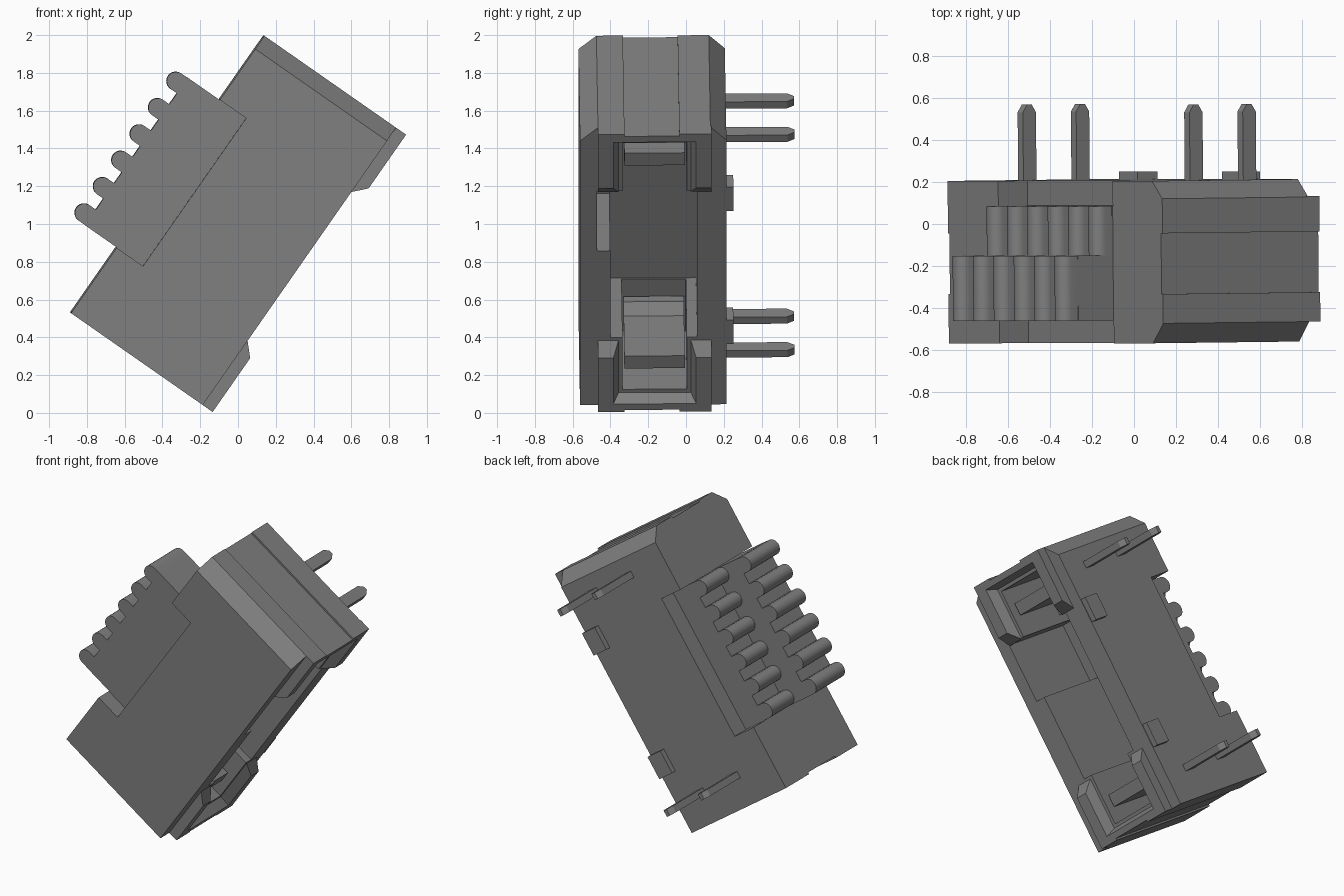
import bpy, bmesh, math
from mathutils import Vector, Matrix

if "Cube" in bpy.data.objects:
    bpy.data.objects.remove(bpy.data.objects["Cube"], do_unlink=True)

grey = bpy.data.materials.new("plain grey")
grey.use_nodes = True
COLOUR = (0.215, 0.215, 0.215, 1)
grey.diffuse_color = COLOUR
grey.node_tree.nodes["Principled BSDF"].inputs["Base Color"].default_value = COLOUR

# Housing frame: a runs along its length, y is thickness, d is depth towards the mouth
ANGLE = math.radians(55.1)
ALONG = Vector((math.cos(ANGLE), 0, math.sin(ANGLE)))
DEPTH = Vector((math.sin(ANGLE), 0, -math.cos(ANGLE)))
CORNER = Vector((-0.887, 0, 0.53))
TILT = 0.01
LENGTH, FACE, RIM = 1.79, 0.85, 0.915
FRONT, BACK = -0.565, 0.21


def place(a, y, d):
    lean = Vector((0, y + TILT * (d - 0.45), 0))
    return CORNER + ALONG * a + DEPTH * (d - TILT * (y + 0.18)) + lean


def loft(name, lower, upper):
    """Solid between two matching rings of (a, y, d) points."""
    bm = bmesh.new()
    rings = [[bm.verts.new(place(*p)) for p in ring] for ring in (lower, upper)]
    n = len(lower)
    for ring in rings:
        bm.faces.new(ring)
    for i in range(n):
        j = (i + 1) % n
        bm.faces.new((rings[0][i], rings[0][j], rings[1][j], rings[1][i]))
    bmesh.ops.recalc_face_normals(bm, faces=bm.faces)
    mesh = bpy.data.meshes.new(name)
    bm.to_mesh(mesh)
    bm.free()
    mesh.materials.append(grey)
    obj = bpy.data.objects.new(name, mesh)
    bpy.context.collection.objects.link(obj)
    return obj


def rect(a0, a1, y0, y1, d):
    return [(a0, y0, d), (a1, y0, d), (a1, y1, d), (a0, y1, d)]


def box(name, a0, a1, y0, y1, d0, d1):
    return loft(name, rect(a0, a1, y0, y1, d0), rect(a0, a1, y0, y1, d1))


def side_profile(name, points, y0, y1):
    return loft(name, [(a, y0, d) for a, d in points], [(a, y1, d) for a, d in points])


def cut(target, cutter):
    mod = target.modifiers.new("cut", "BOOLEAN")
    mod.operation = "DIFFERENCE"
    mod.solver = "EXACT"
    mod.object = cutter
    bpy.context.view_layer.objects.active = target
    bpy.ops.object.modifier_apply(modifier=mod.name)
    bpy.data.objects.remove(cutter, do_unlink=True)


def flip(a):
    return LENGTH - a


# Housing with two bevelled corners at its far end
outline = [(0, FRONT), (1.705, FRONT), (LENGTH, -0.47), (LENGTH, 0.125), (1.705, BACK), (0, BACK)]
housing = loft("housing", [(a, y, 0) for a, y in outline], [(a, y, FACE) for a, y in outline])

# Shoulders on both sides of the ribbed cap
cut(housing, box("cutter", 0.422, 1.377, -0.7, -0.455, -0.1, 0.17))
cut(housing, box("cutter", 0.422, 1.377, 0.09, 0.4, -0.1, 0.17))

# Shallow grooves down the ends
for a0, a1 in ((-0.1, 0.012), (LENGTH - 0.012, 2)):
    cut(housing, box("cutter", a0, a1, -0.33, -0.04, -0.1, 1))

# Deep mouth: wide middle, narrow long channel, side keyway
cut(housing, box("cutter", 0.434, 1.38, -0.405, 0.055, 0.3, 1))
cut(housing, box("cutter", 0.1, flip(0.1), -0.34, 0, 0.31, 1))
cut(housing, box("cutter", 0.995, 1.38, -0.475, -0.39, 0.32, 1))

# U-shaped guards at both ends of the mouth
for name, side in (("lower_guard", lambda a: a), ("upper_guard", flip)):
    profile = [(0, FACE - 0.01), (0, RIM), (0.347, RIM), (0.416, FACE), (0.416, FACE - 0.01)]
    guard = side_profile(name, [(side(a), d) for a, d in profile], -0.47, 0.13)
    cut(guard, loft("cutter", rect(side(0.1), side(0.6), -0.34, 0, 0.8),
                    rect(side(0.04), side(0.6), -0.4, 0.06, 0.94)))
    cut(guard, box("cutter", side(-0.1), side(0.012), -0.33, -0.04, 0.8, 1))

    # Contact blade inside the channel, with a sloped root
    blade = [(0.2, 0.32), (0.2, 0.8), (0.28, 0.8), (0.28, 0.43), (0.33, 0.37), (0.33, 0.32)]
    side_profile(name.replace("guard", "contact"), [(side(a), d) for a, d in blade], -0.33, -0.01)


# Ribbed cap: two stepped rows with six rounded ribs each
def ribbed_row(name, base, y0, y1):
    radius, centre = 0.05, base - 0.04
    points = [(0.424, 0.17), (0.424, base)]
    for i in range(6):
        mid = 0.475 + 0.17 * i
        points.append((mid - radius, base))
        for k in range(13):
            t = math.pi * k / 12
            points.append((mid - radius * math.cos(t), centre - radius * math.sin(t)))
        points.append((mid + radius, base))
    points += [(1.376, base), (1.376, 0.17)]
    row = side_profile(name, points, y0, y1)
    bpy.ops.object.select_all(action="DESELECT")
    row.select_set(True)
    bpy.context.view_layer.objects.active = row
    bpy.ops.object.shade_smooth_by_angle(angle=math.radians(30))


ribbed_row("front_rib_row", -0.205, -0.455, -0.145)
ribbed_row("back_rib_row", -0.005, -0.145, 0.09)

# Four flat pins with pointed tips
for i, a in enumerate((0.2, 1.59)):
    for j, d in enumerate((0.325, 0.635)):
        shape = [(d - 0.038, 0.15), (d + 0.038, 0.15), (d + 0.038, 0.535),
                 (d + 0.013, 0.572), (d - 0.013, 0.572), (d - 0.038, 0.535)]
        loft(f"pin_{i}_{j}", [(a - 0.022, y, dd) for dd, y in shape],
             [(a + 0.022, y, dd) for dd, y in shape])

# Locating tabs on the back
for i, a in enumerate((0.463, 1.32)):
    box(f"back_tab_{i}", a - 0.077, a + 0.077, 0.19, 0.247, 0.73, 0.845)
